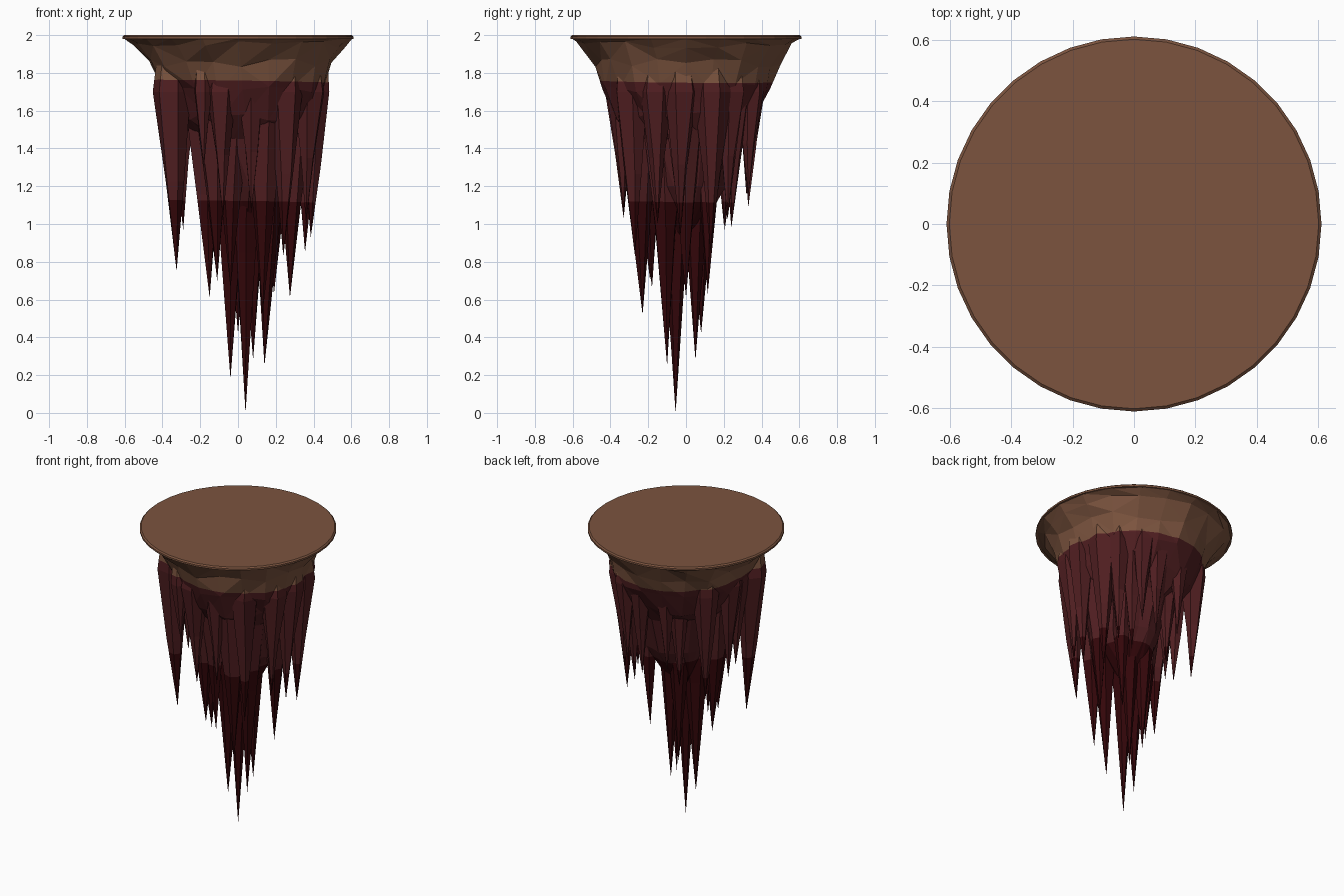
import bpy, bmesh, math, random
from mathutils import Vector

if "Cube" in bpy.data.objects:
    bpy.data.objects.remove(bpy.data.objects["Cube"])

random.seed(7)

def material(name, rgb):
    m = bpy.data.materials.new(name)
    m.diffuse_color = (*rgb, 1)
    m.use_nodes = True
    m.node_tree.nodes["Principled BSDF"].inputs["Base Color"].default_value = m.diffuse_color
    return m

MATS = [material("brown rock", (0.2, 0.088, 0.049)),
        material("maroon rock", (0.08, 0.013, 0.015)),
        material("dark red rock", (0.034, 0.002, 0.003))]
BANDS = (1.755, 1.12)   # heights where the colour changes

def loft(bm, rings, top=True, bottom=True):
    """Skin a list of rings (lists of points, top to bottom)."""
    vs = [[bm.verts.new(p) for p in r] for r in rings]
    for a, b in zip(vs, vs[1:]):
        n = len(a)
        for i in range(n):
            j = (i + 1) % n
            if len(b) == 1:
                bm.faces.new((a[i], b[0], a[j]))
            else:
                bm.faces.new((a[i], b[i], b[j], a[j]))
    if top:
        bm.faces.new(vs[0])
    if bottom and len(vs[-1]) > 2:
        bm.faces.new(vs[-1][::-1])

def finish(bm, name):
    """Cut the colour bands, colour by height, make the object."""
    for z in BANDS:
        bmesh.ops.bisect_plane(bm, geom=bm.verts[:] + bm.edges[:] + bm.faces[:],
                               plane_co=(0, 0, z), plane_no=(0.015, 0.01, 1))
    bmesh.ops.recalc_face_normals(bm, faces=bm.faces[:])
    for f in bm.faces:
        c = f.calc_center_median()
        h = c.z + 0.015 * c.x + 0.01 * c.y
        f.material_index = sum(h < z for z in BANDS)
    me = bpy.data.meshes.new(name)
    bm.to_mesh(me)
    bm.free()
    for m in MATS:
        me.materials.append(m)
    ob = bpy.data.objects.new(name, me)
    bpy.context.collection.objects.link(ob)

def circle(n, r, z, cx=0, cy=0, jit=0.0, turn=0.0):
    pts = []
    for i in range(n):
        a = 2 * math.pi * i / n + turn
        k = r * (1 + random.uniform(-jit, jit))
        pts.append(Vector((cx + k * math.cos(a), cy + k * math.sin(a), z)))
    return pts

# thin round ceiling plate
bm = bmesh.new()
loft(bm, [circle(36, 0.603, 2.0), circle(36, 0.612, 1.992), circle(36, 0.612, 1.98)])
finish(bm, "ceiling_plate")

# flared rocky root below the plate
bm = bmesh.new()
profile = [(0.605, 1.982, 0, 0), (0.565, 1.945, 0.03, 0.005), (0.485, 1.85, 0.04, 0.015),
           (0.435, 1.72, 0.04, 0.025), (0.375, 1.57, 0.04, 0.04),
           (0.265, 1.45, 0.08, 0.06), (0.2, 1.2, 0.08, 0.06), (0.1, 1.0, 0.1, 0.05)]
rings = [circle(20, r, z, cx=dx, jit=j) for r, z, j, dx in profile]
for ring in rings[1:5]:
    for p in ring:
        p.z += random.uniform(-0.025, 0.025)
loft(bm, rings + [[Vector((0.04, -0.02, 0.85))]])
bmesh.ops.triangulate(bm, faces=[f for f in bm.faces if len(f.verts) == 4])
finish(bm, "flared_root")

# hanging spikes: tip x, y, z
TIPS = [(0.04, -0.055, 0.0), (-0.04, -0.05, 0.18), (0.14, -0.1, 0.25), (0.08, 0.05, 0.28),
        (0.0, 0.08, 0.42), (0.13, -0.23, 0.52), (0.275, 0.0, 0.61), (-0.15, -0.07, 0.61),
        (0.19, 0.115, 0.63), (-0.04, -0.18, 0.66), (-0.11, -0.19, 0.70), (-0.325, -0.19, 0.75),
        (0.24, -0.27, 0.83), (0.355, 0.13, 0.85), (0.385, -0.03, 0.93), (-0.29, 0.205, 0.97),
        (0.22, 0.24, 0.98), (-0.08, -0.33, 1.03), (0.1, 0.33, 1.09), (-0.18, -0.36, 1.3),
        (0.36, -0.15, 1.0), (-0.09, 0.2, 1.0), (-0.32, 0.0, 1.05), (-0.08, 0.32, 1.15),
        (0.07, -0.33, 1.06), (0.31, 0.22, 1.02), (0.21, 0.33, 1.15), (-0.32, -0.08, 1.1)]
bm = bmesh.new()
for x, y, z in TIPS:
    tip = Vector((x, y, z))
    out = Vector((x, y, 0))
    out = out.normalized() if out.length > 0.15 else Vector()
    turn = random.uniform(0, 6.28)
    slim = 0.068 + 0.03 * min(1, z / 0.7)     # long spikes are slimmer
    mid = z + 0.5 * (1.7 - z)
    rings = []
    for h, ref, r in ((1.9, 1.7, 0.09 * (1.7 - z)), (1.7, 1.7, 0.1 * (1.7 - z) + 0.012),
                      (mid, mid, slim * (mid - z) + 0.006)):
        c = tip + out * 0.025 * (ref - z)
        rings.append(circle(6, r, h, c.x, c.y, jit=0.14, turn=turn))
        turn += random.uniform(-0.15, 0.15)
    loft(bm, rings + [[tip]])
finish(bm, "hanging_spikes")
